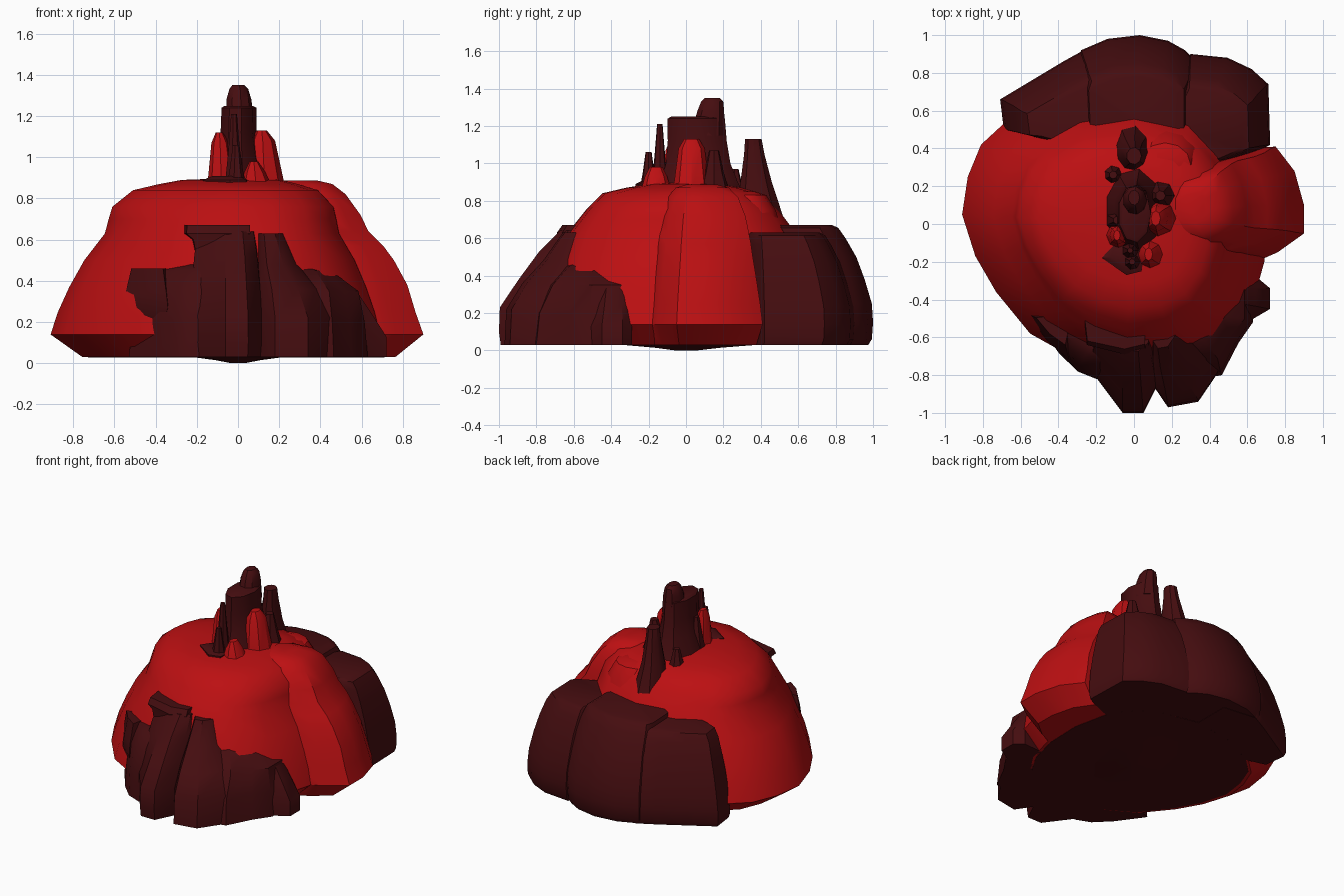
import bpy, bmesh, math


def material(name, rgb):
    m = bpy.data.materials.new(name)
    m.diffuse_color = (*rgb, 1)
    return m


RED = material("red_rock", (0.5, 0.005, 0.006))
DARK = material("dark_rock", (0.06, 0.004, 0.005))


def loft(name, rings, mat, angle=35):
    """Skin a stack of equally long point rings and close both ends."""
    bm = bmesh.new()
    vs = [[bm.verts.new(p) for p in r] for r in rings]
    n = len(vs[0])
    for a, b in zip(vs, vs[1:]):
        for i in range(n):
            j = (i + 1) % n
            bm.faces.new((a[i], a[j], b[j], b[i]))
    bm.faces.new(vs[0])
    bm.faces.new(vs[-1])
    bmesh.ops.recalc_face_normals(bm, faces=bm.faces)
    me = bpy.data.meshes.new(name)
    bm.to_mesh(me)
    bm.free()
    me.materials.append(mat)
    ob = bpy.data.objects.new(name, me)
    bpy.context.collection.objects.link(ob)
    bpy.ops.object.select_all(action='DESELECT')
    bpy.context.view_layer.objects.active = ob
    ob.select_set(True)
    bpy.ops.object.shade_smooth_by_angle(angle=math.radians(angle))
    return ob


def mound(name, outline, anchor, levels, mat):
    """Plan outline shrinking toward an anchor; levels are (z, x scale, y scale)."""
    ax, ay = anchor
    loft(name, [[(ax + (x - ax) * sx, ay + (y - ay) * sy, z) for x, y in outline]
                for z, sx, sy in levels], mat)


def spire(name, sections, mat, n=9):
    """Sections are (z, x0, x1, y0, y1) bounding a rounded ring."""
    rings = []
    for z, x0, x1, y0, y1 in sections:
        rings.append([((x0 + x1) / 2 + (x1 - x0) / 2 * math.cos(2 * math.pi * i / n),
                       (y0 + y1) / 2 + (y1 - y0) / 2 * math.sin(2 * math.pi * i / n), z)
                      for i in range(n)])
    loft(name, rings, mat)


# Red main mound
main = [(-.91, .05), (-.88, .25), (-.81, .42), (-.68, .54), (-.4, .68), (0, .74), (.4, .66),
        (.62, .45), (.7, .1), (.69, -.2), (.62, -.45), (.48, -.66), (.25, -.77), (-.05, -.8),
        (-.3, -.72), (-.55, -.58), (-.73, -.36), (-.84, -.17)]
mound("main_mound", main, (0, 0),
      [(.03, .83, .85), (.14, 1, 1), (.25, .96, .97), (.37, .9, .92), (.5, .82, .86),
       (.63, .71, .79), (.7, .69, .72), (.76, .67, .66), (.84, .56, .56), (.87, .42, .4),
       (.89, .3, .25), (.895, .15, .12)], RED)

# Red right lobe
mound("right_lobe", [(.9, .1), (.9, -.05), (.76, -.15), (.6, -.22), (.3, -.2), (.12, -.05),
                     (.12, .25), (.3, .38), (.6, .4), (.75, .41), (.85, .28)], (.25, .08),
      [(.03, .79, .9), (.14, 1, 1), (.25, .94, .96), (.38, .88, .9), (.5, .78, .84),
       (.57, .7, .81), (.64, .59, .77), (.72, .53, .72), (.82, .42, .6), (.87, .32, .45),
       (.888, .2, .25)], RED)
spire("back_lobe", [(.5, -.05, .38, .15, .55), (.75, .0, .34, .18, .48),
                    (.83, .03, .3, .2, .43), (.85, .1, .24, .25, .37)], RED, 12)

# Dark back buttresses
back = [(.03, .96, .96), (.06, .99, .99), (.15, 1, 1), (.25, .99, .99), (.38, .95, .93),
        (.5, .9, .86), (.6, .85, .77), (.655, .8, .71), (.67, .7, .66)]
low_back = [(z * .94, x - .03 * i / 3, y) for i, (z, x, y) in enumerate(back)]
mound("back_buttress", [(-.28, .36), (-.3, .85), (-.28, .92), (-.14, .98), (.03, 1), (.18, .97),
                        (.27, .92), (.33, .86), (.33, .36)], (0, .36), back, DARK)
mound("back_left_buttress", [(-.7, .5), (-.72, .66), (-.55, .76), (-.38, .86), (-.25, .93),
                             (0, .9), (0, .4), (-.4, .42)], (-.15, .4), low_back, DARK)
mound("back_right_buttress", [(.3, .9), (.5, .88), (.63, .82), (.72, .74), (.73, .42),
                              (.65, .38), (.5, .32), (.25, .3), (.15, .6)], (.28, .36),
      low_back, DARK)

# Dark front buttresses
front = [(.03, .97, .98), (.1, 1, 1), (.23, .99, .99), (.38, .92, .78), (.53, .84, .55),
         (.64, .75, .32)]
mound("front_buttress", [(-.22, -.4), (-.24, -.76), (-.06, -1), (.05, -1), (.12, -.86),
                         (.14, -.4)], (-.06, -.52), front, DARK)
mound("front_cap", [(-.27, -.45), (-.25, -.64), (-.05, -.69), (.06, -.66), (.06, -.45)],
      (-.08, -.5), [(.5, .7, 1), (.6, .8, 1), (.63, 1, 1), (.67, .98, .85)], DARK)
mound("front_right_buttress", [(.05, -.4), (.1, -.86), (.18, -.98), (.34, -.95), (.44, -.8),
                               (.5, -.66), (.45, -.4)], (.1, -.5),
      [(.03, 1, .98), (.22, 1, .96), (.36, .8, .78), (.48, .5, .55), (.63, .33, .33)], DARK)
mound("front_right_shelf", [(.2, -.4), (.25, -.84), (.45, -.8), (.53, -.63), (.6, -.52),
                            (.6, -.3)], (.3, -.45),
      [(.03, 1.1, 1), (.2, 1.05, .95), (.35, .95, .75), (.45, .5, .5), (.48, .1, .3)], DARK)
mound("front_right_spur", [(.45, -.3), (.5, -.62), (.6, -.52), (.72, -.45), (.72, -.34),
                           (.66, -.29)], (.5, -.35),
      [(.03, 1, 1), (.13, 1, 1), (.25, .65, .85), (.34, .38, .75)], DARK)
mound("front_left_buttress", [(-.53, -.5), (-.4, -.68), (-.3, -.78), (-.2, -.82), (-.1, -.8),
                              (-.1, -.4), (-.4, -.45)], (-.15, -.55),
      [(.03, 1, 1), (.2, .95, 1), (.35, .9, .85), (.45, .7, .6), (.48, .4, .45)], DARK)
mound("front_left_spur", [(-.56, -.48), (-.46, -.62), (-.34, -.72), (-.3, -.5), (-.42, -.46)],
      (-.42, -.52), [(.2, .7, .8), (.27, 1, 1), (.34, .9, .9), (.46, .7, .6)], DARK)

# Central tower and its peak
spire("tower", [(.8, -.17, .17, -.18, .33), (.9, -.15, .15, -.14, .28), (1, -.11, .11, -.11, .24),
                (1.12, -.09, .09, -.1, .22), (1.24, -.085, .09, -.1, .21),
                (1.25, -.07, .07, -.08, .19)], DARK)
spire("peak", [(1.15, -.06, .08, .02, .21), (1.28, -.06, .065, .06, .205),
               (1.33, -.045, .05, .08, .2), (1.35, -.03, .03, .1, .18)], DARK)

# Surrounding spires
spire("back_spire", [(.58, -.16, .14, .22, .58), (.72, -.12, .1, .26, .52),
                     (.9, -.08, .06, .29, .46), (1.05, -.05, .045, .31, .42),
                     (1.13, -.04, .04, .315, .405)], DARK)
for name, x, y, r, base, top in [("front_spike", -.02, -.14, .05, .85, 1.21),
                                 ("front_small_spike", -.01, -.2, .055, .83, 1.06),
                                 ("left_spike", -.09, .02, .07, .85, 1.1),
                                 ("right_spike", .14, .15, .09, .83, 1.07),
                                 ("left_low_rock", -.11, .26, .07, .8, .97)]:
    spire(name, [(base, x - r, x + r, y - r, y + r),
                 ((base + top) / 2, x - r * .6, x + r * .6, y - r * .6, y + r * .6),
                 (top, x - r * .3, x + r * .3, y - r * .3, y + r * .3)], DARK, 7)
for name, x, y, r, base, top in [("front_red_rock", .09, -.16, .085, .84, .98),
                                 ("right_red_rock", .13, .03, .1, .85, 1.13),
                                 ("left_red_rock", -.08, -.06, .07, .85, 1.12)]:
    spire(name, [(base, x - r, x + r, y - r, y + r),
                 (top - .05, x - r * .7, x + r * .5, y - r * .7, y + r * .7),
                 (top, x - r * .4, x + r * .1, y - r * .4, y + r * .4)], RED, 8)
mound("front_ledge", [(-.17, -.18), (-.04, -.27), (.04, -.25), (.06, -.12), (-.1, -.1)],
      (-.05, -.17), [(.85, 1, 1), (.89, 1, 1), (.91, .6, .6)], DARK)

# Dark underside with a shallow keel
mound("underside", main, (0, 0), [(.045, .8, .85), (.028, .8, .85)], DARK)
spire("keel", [(.03, -.22, .22, -.36, .4), (.015, -.11, .11, -.18, .2),
               (0, -.03, .03, -.06, .06)], DARK, 10)
